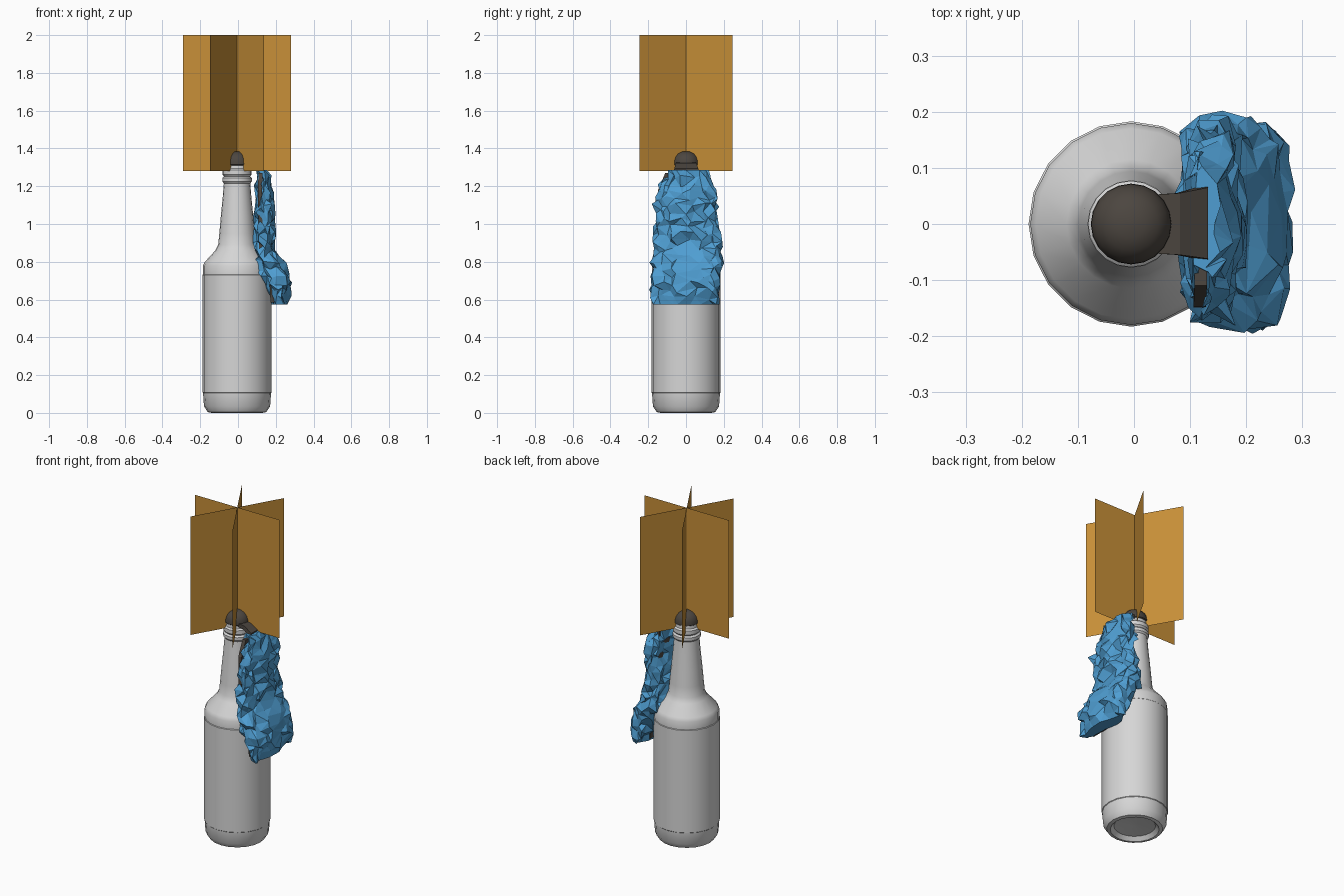
import bpy, bmesh, math, random
from mathutils import Vector

if "Cube" in bpy.data.objects:
    bpy.data.objects.remove(bpy.data.objects["Cube"])

random.seed(7)
CX = -0.005  # axis of the bottle


def material(name, rgb):
    m = bpy.data.materials.new(name)
    lin = [((c / 255 + 0.055) / 1.055) ** 2.4 for c in rgb]
    m.diffuse_color = (*lin, 1)
    m.use_nodes = True
    m.node_tree.nodes["Principled BSDF"].inputs["Base Color"].default_value = m.diffuse_color
    return m


GLASS = material("pale grey", (214, 214, 214))
CHAR = material("charcoal", (76, 70, 64))
BLUE = material("cloth blue", (79, 158, 210))
AMBER = material("amber", (200, 144, 56))


def finish(name, bm, mat, smooth=None, normals=True):
    if normals:
        bmesh.ops.recalc_face_normals(bm, faces=bm.faces)
    me = bpy.data.meshes.new(name)
    bm.to_mesh(me)
    bm.free()
    me.materials.append(mat)
    ob = bpy.data.objects.new(name, me)
    bpy.context.collection.objects.link(ob)
    if smooth:
        bpy.ops.object.select_all(action='DESELECT')
        ob.select_set(True)
        bpy.context.view_layer.objects.active = ob
        bpy.ops.object.shade_smooth_by_angle(angle=math.radians(smooth))
    return ob


def loft(bm, rings):
    """Join closed rings of equal length and cap both ends."""
    rows = [[bm.verts.new(p) for p in r] for r in rings]
    n = len(rows[0])
    for a, b in zip(rows, rows[1:]):
        for i in range(n):
            j = (i + 1) % n
            bm.faces.new((a[i], a[j], b[j], b[i]))
    bm.faces.new(rows[0][::-1])
    bm.faces.new(rows[-1])


def lathe(name, profile, mat, sides, smooth):
    bm = bmesh.new()
    loft(bm, [[(CX + r * math.cos(2 * math.pi * i / sides),
                r * math.sin(2 * math.pi * i / sides), z)
               for i in range(sides)] for r, z in profile])
    return finish(name, bm, mat, smooth)


# Bottle: concave foot, label band, shoulder, long neck and lip
lathe("bottle", [(0.02, 0.03), (0.115, 0.022), (0.135, 0.0), (0.155, 0.004),
                 (0.175, 0.035), (0.18, 0.105), (0.183, 0.108), (0.183, 0.73),
                 (0.18, 0.733), (0.18, 0.78), (0.17, 0.80), (0.115, 0.86),
                 (0.10, 0.89), (0.094, 0.95), (0.086, 1.04), (0.076, 1.14),
                 (0.070, 1.215), (0.078, 1.225), (0.078, 1.243), (0.069, 1.252),
                 (0.077, 1.262), (0.077, 1.285), (0.068, 1.293), (0.066, 1.318)],
      GLASS, 20, 35)

# Domed stopper in the mouth
lathe("stopper", [(0.060, 1.305), (0.072, 1.315), (0.071, 1.335), (0.064, 1.355),
                  (0.048, 1.373), (0.025, 1.383), (0.004, 1.385)], CHAR, 20, 50)


# Wick strap: folds over the lip and hangs down the side
def ribbon(name, path, thick):
    bm = bmesh.new()
    loft(bm, [[(x + dx * thick, y0, z + dz * thick), (x + dx * thick, y1, z + dz * thick),
               (x, y1, z), (x, y0, z)] for x, z, y0, y1, dx, dz in path])
    finish(name, bm, CHAR)


ribbon("strap_fold", [(0.03, 1.305, -0.052, 0.052, 0, 1),
                      (0.075, 1.30, -0.055, 0.055, 0.3, 1),
                      (0.11, 1.275, -0.062, 0.065, 1, 0.8),
                      (0.112, 1.2, -0.075, 0.08, 1, 0)], 0.022)
ribbon("hanging_strap", [(0.108, 1.27, -0.11, 0.10, 1, 0),
                         (0.106, 1.18, -0.148, 0.11, 1, 0),
                         (0.108, 1.0, -0.15, 0.11, 1, 0),
                         (0.112, 0.84, -0.145, 0.11, 1, 0),
                         (0.165, 0.73, -0.15, 0.10, 1, 0),
                         (0.172, 0.585, -0.14, 0.10, 1, 0)], 0.022)

# Crumpled rag: height, then x and y limits of each section
SECTIONS = [(1.285, 0.105, 0.15, -0.08, 0.11), (1.20, 0.10, 0.175, -0.14, 0.14),
            (1.10, 0.095, 0.183, -0.18, 0.17), (0.97, 0.09, 0.185, -0.16, 0.165),
            (0.86, 0.085, 0.19, -0.16, 0.19), (0.79, 0.08, 0.255, -0.18, 0.20),
            (0.70, 0.13, 0.28, -0.18, 0.19), (0.62, 0.17, 0.268, -0.18, 0.18),
            (0.575, 0.18, 0.25, -0.165, 0.165)]


def section(z):
    for a, b in zip(SECTIONS, SECTIONS[1:]):
        if b[0] <= z <= a[0]:
            t = (a[0] - z) / (a[0] - b[0])
            return [p + (q - p) * t for p, q in zip(a[1:], b[1:])]
    return SECTIONS[-1][1:]


def power(v, e):
    return math.copysign(abs(v) ** e, v)


bm = bmesh.new()
ROWS, SIDES = 20, 20
rings = []
for k in range(ROWS):
    z = 1.285 - 0.71 * k / (ROWS - 1)
    x0, x1, y0, y1 = section(z)
    ring = []
    for i in range(SIDES):
        a = 2 * math.pi * (i + 0.5 * (k % 2)) / SIDES
        px = (x0 + x1) / 2 + (x1 - x0) / 2 * power(math.cos(a), 0.7)
        py = (y0 + y1) / 2 + (y1 - y0) / 2 * power(math.sin(a), 0.8)
        jz = 0 if k in (0, ROWS - 1) else random.uniform(-0.014, 0.014)
        ring.append(Vector((px + random.uniform(-0.018, 0.018),
                            py + random.uniform(-0.022, 0.022), z + jz)))
    rings.append(ring)
loft(bm, rings)
bmesh.ops.triangulate(bm, faces=bm.faces)
finish("rag", bm, BLUE)

# Flame: three crossed upright sheets
for k in range(3):
    a = math.pi * k / 3
    dx, dy = 0.285 * math.cos(a), 0.285 * math.sin(a)
    bm = bmesh.new()
    bm.faces.new([bm.verts.new(p) for p in
                  ((CX - dx, -dy, 1.28), (CX + dx, dy, 1.28),
                   (CX + dx, dy, 2.0), (CX - dx, -dy, 2.0))])
    finish(f"flame_sheet_{k + 1}", bm, AMBER, normals=False)
